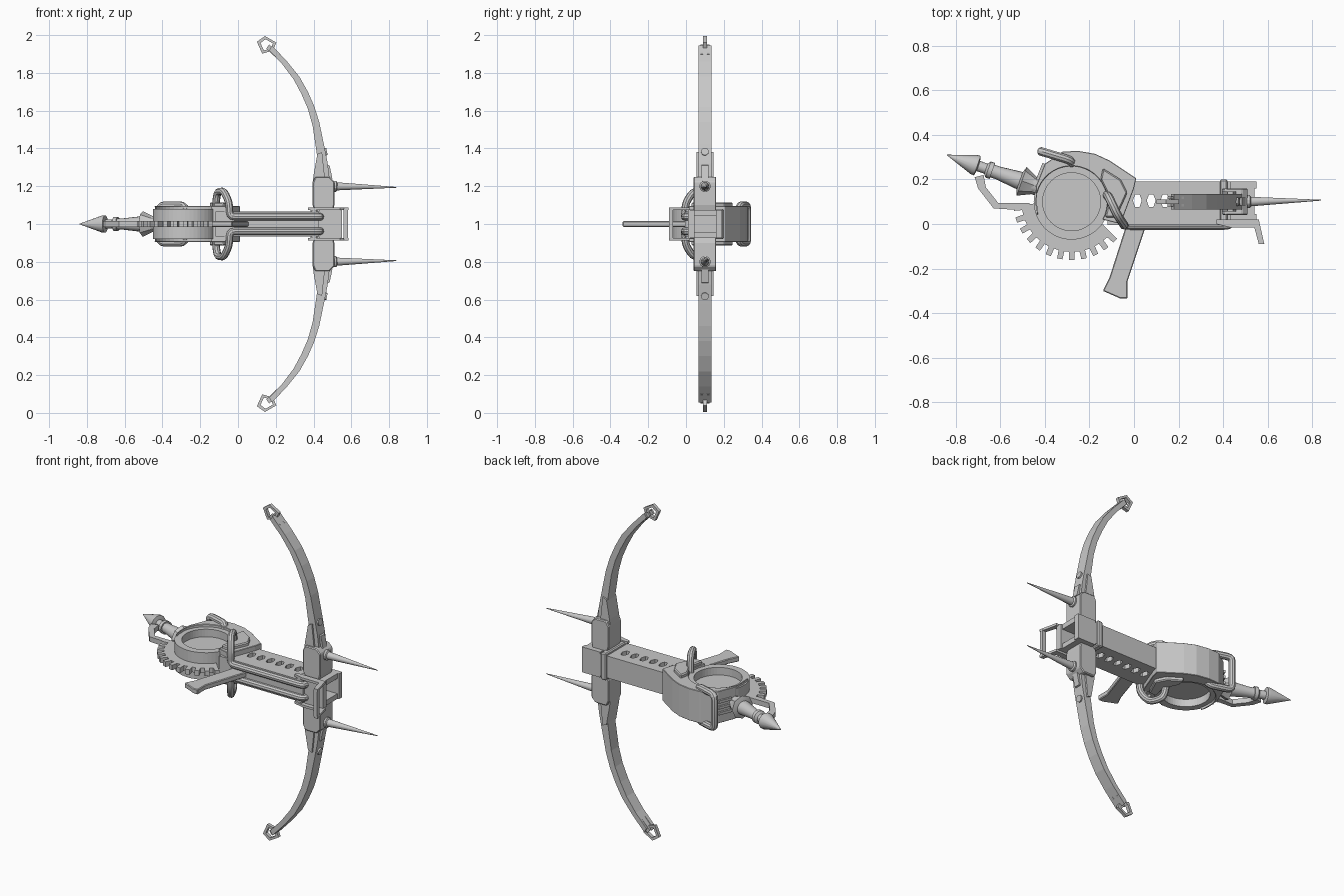
import bpy, bmesh, math
from mathutils import Vector

if "Cube" in bpy.data.objects:
    bpy.data.objects.remove(bpy.data.objects["Cube"], do_unlink=True)

metal = bpy.data.materials.new("grey_metal")
GREY = (0.58, 0.58, 0.58, 1)
metal.use_nodes = True
metal.diffuse_color = GREY
metal.node_tree.nodes["Principled BSDF"].inputs["Base Color"].default_value = GREY


def finish(name, bm, smooth=False):
    bmesh.ops.recalc_face_normals(bm, faces=bm.faces)
    mesh = bpy.data.meshes.new(name)
    bm.to_mesh(mesh)
    bm.free()
    obj = bpy.data.objects.new(name, mesh)
    bpy.context.collection.objects.link(obj)
    mesh.materials.append(metal)
    if smooth:
        bpy.ops.object.select_all(action='DESELECT')
        obj.select_set(True)
        bpy.context.view_layer.objects.active = obj
        bpy.ops.object.shade_smooth_by_angle()
    return obj


def prism(name, pts, lo, hi, axis='z', bevel=0, smooth=False):
    """Extrude a flat outline along z (outline in xy) or y (outline in xz)."""
    bm = bmesh.new()
    place = (lambda a, b, t: (a, b, t)) if axis == 'z' else (lambda a, b, t: (a, t, b))
    low = [bm.verts.new(place(a, b, lo)) for a, b in pts]
    top = [bm.verts.new(place(a, b, hi)) for a, b in pts]
    bm.faces.new(low)
    bm.faces.new(top)
    for i in range(len(pts)):
        j = (i + 1) % len(pts)
        bm.faces.new((low[i], low[j], top[j], top[i]))
    obj = finish(name, bm, smooth)
    if bevel:
        mod = obj.modifiers.new("bevel", 'BEVEL')
        mod.width, mod.segments, mod.limit_method = bevel, 1, 'ANGLE'
    return obj


def box(name, x, y, z, bevel=0):
    return prism(name, [(x[0], y[0]), (x[1], y[0]), (x[1], y[1]), (x[0], y[1])], *z, bevel=bevel)


def lathe(name, start, end, profile, sides=16):
    """Turn (distance, radius) pairs around the line from start to end."""
    start = Vector(start)
    d = (Vector(end) - start).normalized()
    u = d.orthogonal().normalized()
    v = d.cross(u)
    bm = bmesh.new()
    rings = []
    for t, r in profile:
        rings.append([bm.verts.new(start + d * t + (u * math.cos(a) + v * math.sin(a)) * r)
                      for a in (math.tau * k / sides for k in range(sides))])
    for p, q in zip(rings, rings[1:]):
        for k in range(sides):
            n = (k + 1) % sides
            bm.faces.new((p[k], p[n], q[n], q[k]))
    bm.faces.new(rings[0])
    bm.faces.new(rings[-1])
    return finish(name, bm, True)


def tube(name, pts, radius):
    """Round pipe with softened corners."""
    path = [Vector(pts[0])]
    for a, b, c in zip(pts, pts[1:], pts[2:]):
        a, b, c = Vector(a), Vector(b), Vector(c)
        p = b + (a - b).normalized() * min(0.03, (a - b).length * 0.45)
        q = b + (c - b).normalized() * min(0.03, (c - b).length * 0.45)
        path += [p.lerp(b, t).lerp(b.lerp(q, t), t) for t in (0, 0.33, 0.67, 1)]
    path.append(Vector(pts[-1]))
    cu = bpy.data.curves.new(name, 'CURVE')
    cu.dimensions = '3D'
    cu.bevel_depth, cu.bevel_resolution, cu.use_fill_caps = radius, 3, True
    sp = cu.splines.new('POLY')
    sp.points.add(len(path) - 1)
    for point, co in zip(sp.points, path):
        point.co = (*co, 1)
    cu.materials.append(metal)
    obj = bpy.data.objects.new(name, cu)
    bpy.context.collection.objects.link(obj)
    bpy.ops.object.select_all(action='DESELECT')
    obj.select_set(True)
    bpy.context.view_layer.objects.active = obj
    bpy.ops.object.convert(target='MESH')
    bpy.ops.object.shade_smooth_by_angle()


CX, CY = -0.28, 0.10


def arc(r, a0, a1, n):
    return [(CX + r * math.cos(math.radians(a0 + (a1 - a0) * k / n)),
             CY + r * math.sin(math.radians(a0 + (a1 - a0) * k / n))) for k in range(n + 1)]


# Barrel halves with a row of six-sided slots between them
for label, s, depth in (("back", 1, 0.085), ("front", -1, 0.11)):
    mid = 0.105
    edge = [(-0.12, mid)]
    for k in range(6):
        x = 0.015 + 0.062 * k
        edge += [(x - 0.02, mid), (x - 0.01, mid + s * 0.028),
                 (x + 0.01, mid + s * 0.028), (x + 0.02, mid)]
    edge += [(0.43, mid), (0.43, mid + s * depth), (-0.12, mid + s * depth)]
    prism("barrel_" + label, edge, 0.935, 1.065)

# Hollow muzzle and its strap
box("muzzle_back", (0.43, 0.55), (0.16, 0.19), (0.925, 1.075))
box("muzzle_front", (0.43, 0.55), (0.01, 0.045), (0.925, 1.075))
for label, z in (("upper", (1.045, 1.075)), ("lower", (0.925, 0.955))):
    box("muzzle_" + label, (0.43, 0.54), (0.045, 0.16), z)
box("muzzle_backing", (0.42, 0.45), (0.02, 0.18), (0.94, 1.06))
box("strap", (0.385, 0.42), (-0.005, 0.2), (0.92, 1.08), 0.006)

# Foot bracket below the muzzle
for label, z in (("upper", 1.08), ("lower", 0.92)):
    prism("bracket_" + label, [(0.37, 0.0), (0.37, 0.02), (0.56, 0.02), (0.585, -0.09),
                               (0.56, -0.09), (0.54, -0.015), (0.43, -0.015)], z - 0.007, z + 0.007)
box("bracket_bar", (0.558, 0.582), (-0.09, -0.07), (0.92, 1.08))

# Drum: open ring, recessed floor, and thick outer shell
ring = prism("drum_ring", arc(0.17, 0, 360, 48) + arc(0.13, 360, 0, 48), 0.92, 1.08)
prism("drum_floor", arc(0.135, 0, 352.5, 47), 0.965, 1.035, smooth=True)
shell = [(-0.435, 0.04), (-0.44, 0.17), (-0.40, 0.27), (-0.32, 0.325), (-0.25, 0.328),
         (-0.175, 0.315), (-0.11, 0.285), (0.01, 0.205), (0.0, 0.16), (-0.06, 0.0)]
prism("drum_shell", shell + arc(0.16, -30, 200, 26), 0.905, 1.095, bevel=0.008)
prism("shell_cheek", [(-0.15, 0.2), (-0.14, 0.25), (-0.06, 0.2), (-0.03, 0.14),
                      (-0.08, 0.03), (-0.13, 0.03), (-0.11, 0.12)], 0.885, 1.115, bevel=0.006)
for k in range(3):
    z = 0.965 + 0.035 * k
    prism("vent_rib", [(-0.44, 0.2), (-0.41, 0.275), (-0.39, 0.265), (-0.42, 0.19)], z - 0.008, z + 0.008)

# Toothed arc below the drum
teeth = []
for k in range(12):
    a = 183 + 12 * k
    for r, da in ((0.225, 0), (0.262, 0.6), (0.262, 6), (0.225, 6.6)):
        teeth += arc(r, a + da, a + da, 1)[:1]
prism("gear_arc", teeth + arc(0.16, 325, 183, 24), 0.985, 1.015)

# Guard plate and hand grip
prism("guard", [(-0.715, 0.21), (-0.70, 0.16), (-0.63, 0.07), (-0.47, 0.06), (-0.47, 0.095),
                (-0.61, 0.095), (-0.665, 0.165), (-0.675, 0.22)], 0.985, 1.015)
prism("grip", [(-0.03, 0.01), (0.06, 0.01), (-0.03, -0.26), (-0.03, -0.335),
               (-0.06, -0.335), (-0.14, -0.30), (-0.11, -0.24)], 0.985, 1.015, bevel=0.004)

# Rear spear with flared socket
root, tip = (-0.40, 0.155, 1), (-0.84, 0.31, 1)
reach = (Vector(tip) - Vector(root)).length
lathe("spear_shaft", root, tip, [(0, 0.03), (0.06, 0.042), (0.13, 0.04), (0.22, 0.03),
                                 (0.25, 0.03), (0.25, 0.038), (0.27, 0.038), (0.28, 0.024), (0.34, 0.024)])
lathe("spear_socket", root, tip, [(0.03, 0.04), (0.05, 0.04), (0.11, 0.068), (0.12, 0.04)], 8)
lathe("spear_head", root, tip, [(reach - 0.15, 0.024), (reach - 0.145, 0.046),
                                (reach - 0.13, 0.046), (reach, 0.001)])

# Rear handle wrapping the drum
tube("rear_handle", [(-0.28, 0.26, 1.04), (-0.28, 0.285, 1.1), (-0.415, 0.325, 1.1),
                     (-0.415, 0.325, 0.9), (-0.28, 0.285, 0.9), (-0.28, 0.26, 0.96)], 0.02)

# Mirrored parts above and below the centre plane
for label, s in (("upper", 1), ("lower", -1)):
    def Z(h, s=s):
        return 1 + s * h

    def flip(pts):
        return [(x, Z(h)) for x, h in pts]

    # Rail pipe bending up and over the body
    tube("rail_" + label, [(-0.12, 0.13, Z(0.08)), (-0.11, 0.115, Z(0.17)), (-0.075, 0.04, Z(0.175)),
                           (-0.045, -0.003, Z(0.11)), (-0.045, -0.006, Z(0.038)),
                           (0.435, -0.006, Z(0.038)), (0.435, 0.03, Z(0.038))], 0.02)

    # Curved bow limb
    outer = [(0.49, 0.2), (0.475, 0.32), (0.455, 0.42), (0.43, 0.54), (0.405, 0.62),
             (0.37, 0.7), (0.325, 0.78), (0.26, 0.86), (0.18, 0.945)]
    inner = [(0.165, 0.92), (0.235, 0.845), (0.295, 0.765), (0.335, 0.69),
             (0.37, 0.61), (0.395, 0.52), (0.41, 0.42), (0.425, 0.32), (0.43, 0.2)]
    prism("bow_limb_" + label, flip(outer + inner), 0.065, 0.135, 'y')

    # Limb mount, its narrow plate, and the bolt
    prism("limb_mount_" + label, flip([(0.41, 0.06), (0.50, 0.06), (0.51, 0.1), (0.51, 0.225),
                                       (0.485, 0.25), (0.41, 0.25), (0.395, 0.22), (0.395, 0.1)]),
          0.04, 0.16, 'y', bevel=0.005)
    prism("limb_sleeve_" + label, flip([(0.395, 0.22), (0.40, 0.26), (0.42, 0.37),
                                        (0.445, 0.38), (0.46, 0.24)]), 0.055, 0.145, 'y')
    prism("limb_plate_" + label, flip([(0.45, 0.24), (0.50, 0.24), (0.485, 0.31), (0.45, 0.32)]),
          0.082, 0.12, 'y')
    lathe("bolt_" + label, (0.43, 0.1, Z(0.375)), (0.5, 0.1, Z(0.39)), [(0, 0.02), (0.042, 0.02)], 12)

    # Forward spike
    lathe("spike_" + label, (0.49, 0.1, Z(0.2)), (0.84, 0.107, Z(0.194)),
          [(0, 0.03), (0.03, 0.03), (0.035, 0.022), (0.35, 0.002)], 12)

    # Five-sided string loop at the limb tip
    loop = [(0.10, 0.965), (0.143, 0.995), (0.203, 0.96), (0.185, 0.918), (0.128, 0.902)]
    cx, ch = 0.152, 0.948
    hole = [(cx + (x - cx) * 0.64, ch + (h - ch) * 0.64) for x, h in loop]
    for k in range(5):
        n = (k + 1) % 5
        prism("string_loop_" + label, flip([loop[k], loop[n], hole[n], hole[k]]), 0.09, 0.11, 'y')
    for y in (0.078, 0.112):
        prism("tip_prong_" + label, flip([(0.15, 0.93), (0.165, 0.95), (0.225, 0.9), (0.205, 0.875)]),
              y, y + 0.012, 'y')
